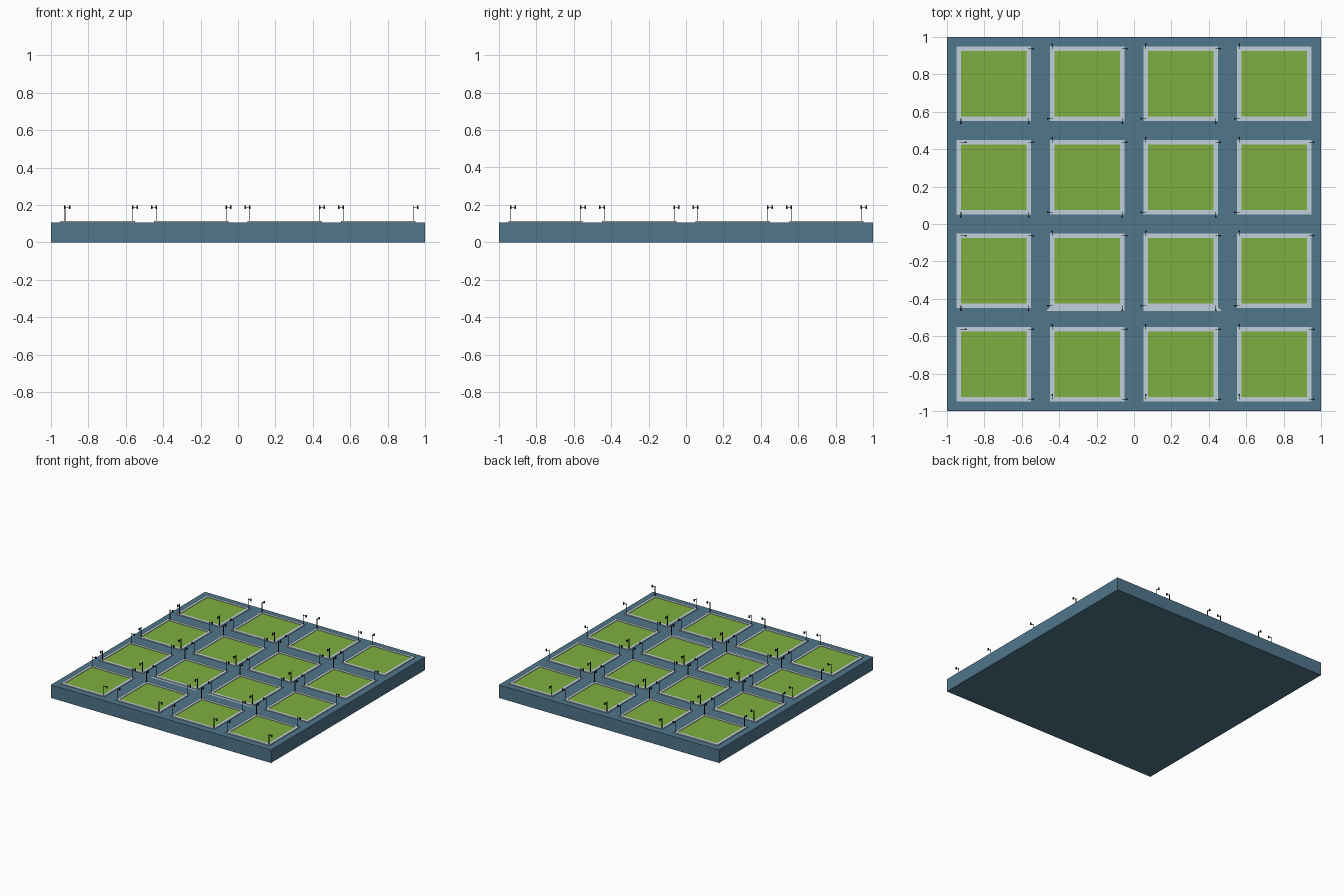
import bpy, bmesh
from mathutils import Vector, Matrix

if "Cube" in bpy.data.objects:
    bpy.data.objects.remove(bpy.data.objects["Cube"])

def material(name, rgb):
    m = bpy.data.materials.new(name)
    m.diffuse_color = (*rgb, 1)
    m.use_nodes = True
    m.node_tree.nodes["Principled BSDF"].inputs["Base Color"].default_value = m.diffuse_color
    return m

BLUE = material("road_blue", (0.08, 0.18, 0.26))
PALE = material("kerb_pale", (0.53, 0.63, 0.70))
GREEN = material("lawn_green", (0.21, 0.43, 0.05))
BLACK = material("signal_black", (0.01, 0.01, 0.012))

def add_box(bm, lo, hi):
    lo, hi = Vector(lo), Vector(hi)
    size = hi - lo
    bmesh.ops.create_cube(bm, size=1, matrix=Matrix.Translation((lo + hi) / 2)
                          @ Matrix.Diagonal((*size, 1)))

def finish(bm, name, mat):
    me = bpy.data.meshes.new(name)
    bm.to_mesh(me)
    bm.free()
    me.materials.append(mat)
    ob = bpy.data.objects.new(name, me)
    bpy.context.collection.objects.link(ob)
    return ob

ROAD, KERB, LAWN = 0.107, 0.114, 0.110
CENTRES = [-0.75, -0.25, 0.25, 0.75]
HALF, INNER, POLE = 0.198, 0.176, 0.187

# Ground slab carrying the road grid
bm = bmesh.new()
add_box(bm, (-1, -1, 0), (1, 1, ROAD))
finish(bm, "road_slab", BLUE)

# Pavement frames and recessed lawns
kerbs, lawns = bmesh.new(), bmesh.new()
for cx in CENTRES:
    for cy in CENTRES:
        for s in (-1, 1):
            a, b = sorted((s * INNER, s * HALF))
            add_box(kerbs, (cx - HALF, cy + a, ROAD - .01), (cx + HALF, cy + b, KERB))
            add_box(kerbs, (cx + a, cy - INNER, ROAD - .01), (cx + b, cy + INNER, KERB))
        add_box(lawns, (cx - INNER, cy - INNER, ROAD - .01), (cx + INNER, cy + INNER, LAWN))
finish(kerbs, "pavement_kerbs", PALE)
finish(lawns, "lawns", GREEN)

# Sloped kerb strips beside the two middle blocks
bm = bmesh.new()
for x0, x1, x2, x3 in ((-.45, -.05, -.05, -.47), (.05, .45, .47, .05)):
    bm.faces.new([bm.verts.new(p) for p in (
        (x3, -.465, ROAD + .001), (x2, -.465, ROAD + .001),
        (x1, -.447, ROAD + .001), (x0, -.447, ROAD + .001))])
finish(bm, "kerb_strips", PALE)

# Traffic signals: pole, arm and hanging lamp head
def add_signal(bm, x, y, dx, dy):
    r, h, reach = 0.002, 0.004, 0.025
    add_box(bm, (x - r, y - r, ROAD), (x + r, y + r, 0.196))
    ex, ey = x + dx * reach, y + dy * reach
    add_box(bm, (min(x, ex) - r, min(y, ey) - r, 0.187),
            (max(x, ex) + r, max(y, ey) + r, 0.190))
    add_box(bm, (ex - h, ey - h, 0.179), (ex + h, ey + h, 0.197))

bm = bmesh.new()
for i, cx in enumerate(CENTRES):
    for j, cy in enumerate(CENTRES):
        left, right, bottom, top = i == 0, i == 3, j == 0, j == 3
        # Pinwheel of arms around each block, adjusted at the outer edge
        if not (left and top):
            add_signal(bm, cx - (0.175 if left else POLE), cy + POLE,
                       *((1, 0) if left else (0, 1)))
        if not (right and top):
            add_signal(bm, cx + POLE, cy + POLE, 1, 0)
        if bottom:
            add_signal(bm, cx + POLE, cy - POLE, 1, 0)
            if not left:
                add_signal(bm, cx - POLE, cy - POLE, 0, 1)
        else:
            if not right:
                add_signal(bm, cx + POLE, cy - POLE, 0, -1)
            add_signal(bm, cx - (0.175 if left else POLE), cy - POLE,
                       *((0, -1) if left else (-1, 0)))
finish(bm, "traffic_signals", BLACK)
